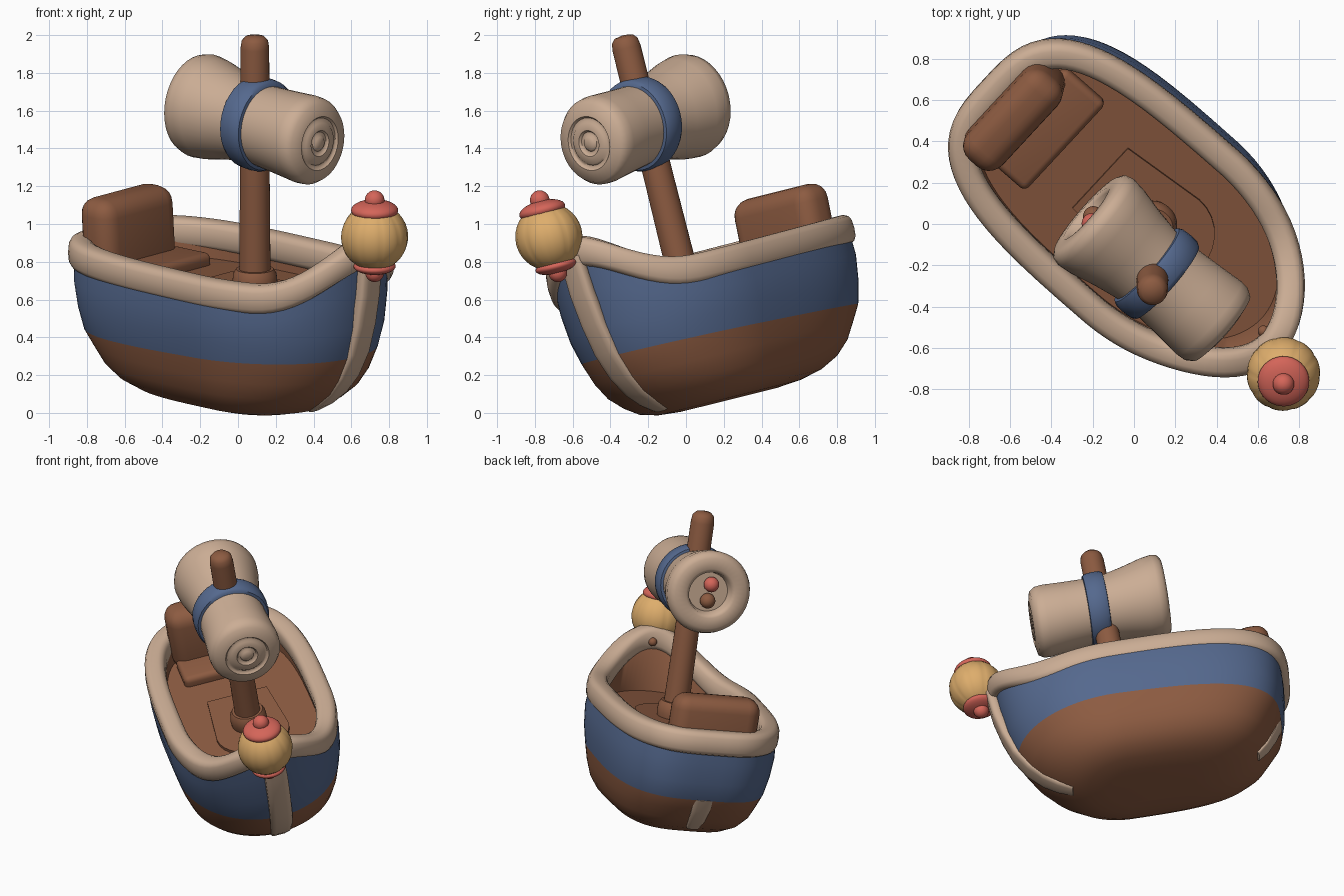
import bpy, bmesh, math
from math import sin, cos, pi, radians
from mathutils import Matrix, Vector

if "Cube" in bpy.data.objects:
    bpy.data.objects.remove(bpy.data.objects["Cube"])

# Boat space: x to the bow, y to port, z along the mast; the whole boat is turned and heeled
POSE = (Matrix.Rotation(radians(14), 4, 'X') @ Matrix.Rotation(radians(-42), 4, 'Z')
        @ Matrix.Translation((0, 0.178, 0)))


def material(name, rgb):
    m = bpy.data.materials.new(name)
    m.use_nodes = True
    m.diffuse_color = (*rgb, 1)
    m.node_tree.nodes["Principled BSDF"].inputs["Base Color"].default_value = (*rgb, 1)
    return m


BROWN = material("wood brown", (0.265, 0.105, 0.053))
BLUE = material("paint blue", (0.09, 0.14, 0.27))
BEIGE = material("cloth beige", (0.60, 0.42, 0.30))
YELLOW = material("lantern yellow", (0.73, 0.42, 0.15))
RED = material("coral red", (0.66, 0.13, 0.10))


def finish(name, bm, mats, angle=50):
    bmesh.ops.recalc_face_normals(bm, faces=bm.faces)
    me = bpy.data.meshes.new(name)
    bm.to_mesh(me)
    bm.free()
    for m in mats:
        me.materials.append(m)
    ob = bpy.data.objects.new(name, me)
    bpy.context.collection.objects.link(ob)
    ob.matrix_world = POSE
    bpy.ops.object.select_all(action='DESELECT')
    ob.select_set(True)
    bpy.context.view_layer.objects.active = ob
    bpy.ops.object.shade_smooth_by_angle(angle=radians(angle))
    return ob


def loft(name, rings, mats, bands=None, loop=False, angle=50):
    """Skin a list of rings; bands gives the material slot of each strip."""
    bm = bmesh.new()
    rows = [[bm.verts.new(p) for p in ring] for ring in rings]
    n = len(rows[0])
    for i in range(len(rows) if loop else len(rows) - 1):
        a, b = rows[i], rows[(i + 1) % len(rows)]
        for j in range(n):
            k = (j + 1) % n
            f = bm.faces.new((a[j], a[k], b[k], b[j]))
            f.material_index = bands[i] if bands else 0
    if not loop:
        bm.faces.new(rows[0])
        bm.faces.new(rows[-1])
    return finish(name, bm, mats, angle)


def spin(name, profile, centre, mat, along='Z', ribs=0, depth=0.0, tilt=0.0, n=40):
    """Revolve (radius, height) pairs about the mast direction or the boat's length."""
    c, rings = Vector(centre), []
    for r, h in profile:
        ring = []
        for j in range(n):
            a = 2 * pi * j / n
            q = r * (1 - depth * abs(cos(ribs * a / 2)) ** 12)
            p = (q * cos(a), q * sin(a), h) if along == 'Z' else (h, q * cos(a), q * sin(a) + tilt * h)
            ring.append(c + Vector(p))
        rings.append(ring)
    return loft(name, rings, [mat])


def ball(name, r, centre, mat, squash=1.0, ribs=0, depth=0.0, n=24):
    steps = [pi * (0.02 + 0.96 * i / 16) for i in range(17)]
    return spin(name, [(r * sin(t), -r * squash * cos(t)) for t in steps], centre, mat,
                ribs=ribs, depth=depth, n=n)


def box(name, lo, hi, bevel, mat, lean=0.0):
    bm = bmesh.new()
    bmesh.ops.create_cube(bm, size=1)
    lo, hi = Vector(lo), Vector(hi)
    for v in bm.verts:
        v.co = Vector([(lo[i] + hi[i]) / 2 + v.co[i] * (hi[i] - lo[i]) for i in range(3)])
        if v.co.z > lo.z + 0.01:
            v.co.x += lean
    bmesh.ops.bevel(bm, geom=bm.edges[:], offset=bevel, segments=5, profile=0.5, affect='EDGES')
    return finish(name, bm, [mat])


# Plan outline: squarish stern, rounded bow
def outline(stern, bow, beam, n=80):
    pts = []
    for j in range(n):
        a = 2 * pi * (j + 0.5) / n
        c, s = cos(a), sin(a)
        e = 1.0 if c > 0 else 2 / 3.3
        x = bow * c if c > 0 else -stern * abs(c) ** e
        pts.append((x, math.copysign(beam * abs(s) ** e, s)))
    return pts


def sheer(x):
    return 0.727 + 0.28 * max(0, (x - 0.3) / 0.46) ** 2.6 + 0.01 * max(0, -x)


def waterline(x):
    return 0.367 + 0.03 * x


# Hull: brown bottom, blue band, brown inside and deck
rings = []
for z, s, b, w in ((0.012, 0.47, 0.15, 0.16), (0.023, 0.60, 0.29, 0.27), (0.05, 0.72, 0.39, 0.36),
                   (0.10, 0.83, 0.47, 0.425), (0.17, 0.91, 0.56, 0.475), (0.26, 0.975, 0.63, 0.505)):
    rings.append([(x, y, z) for x, y in outline(s, b, w)])
for t, s, b, w in ((0, 1.03, 0.69, 0.53), (0.3, 1.065, 0.73, 0.55),
                   (0.65, 1.09, 0.75, 0.56), (1, 1.095, 0.76, 0.545)):
    rings.append([(x, y, waterline(x) + t * (sheer(x) - waterline(x))) for x, y in outline(s, b, w)])
rings.append([(x, y, sheer(x)) for x, y in outline(1.01, 0.69, 0.45)])
rings.append([(x, y, 0.62) for x, y in outline(0.99, 0.67, 0.44)])
loft("hull", rings, [BROWN, BLUE], [0] * 6 + [1] * 3 + [0] * 2)

# Rim: padded rail following the sheer
path = outline(1.075, 0.735, 0.495)
rings = []
for i, (x, y) in enumerate(path):
    px, py = path[i - 1]
    qx, qy = path[(i + 1) % len(path)]
    out = Vector((qy - py, px - qx, 0)).normalized()
    ring = []
    for k in range(14):
        a = 2 * pi * k / 14
        side = math.copysign(abs(cos(a)) ** 0.6, cos(a))
        rise = math.copysign(abs(sin(a)) ** 0.7, sin(a))
        ring.append(Vector((x, y, sheer(x) + 0.08 * rise)) + out * 0.069 * side)
    rings.append(ring)
loft("rim", rings, [BEIGE], loop=True)


# Stem and stern straps: flat strips bent along the hull
def strap(name, pts, thick):
    rings = []
    for i, (x, z, half) in enumerate(pts):
        a, b = pts[max(i - 1, 0)], pts[min(i + 1, len(pts) - 1)]
        nrm = Vector((b[1] - a[1], 0, a[0] - b[0])).normalized()
        ring = []
        for k in range(12):
            t = 2 * pi * (k + 0.5) / 12
            ring.append(Vector((x, half * math.copysign(abs(cos(t)) ** 0.5, cos(t)), z))
                        + nrm * thick * math.copysign(abs(sin(t)) ** 0.5, sin(t)))
        rings.append(ring)
    loft(name, rings, [BEIGE])


strap("bow_stem", [(0.37, 0.07, 0.05), (0.46, 0.12, 0.062), (0.54, 0.185, 0.07), (0.62, 0.285, 0.075),
                   (0.69, 0.42, 0.075), (0.735, 0.58, 0.075), (0.765, 0.75, 0.075), (0.78, 0.95, 0.07)],
      0.035)
strap("stern_strap", [(-1.015, 0.345, 0.065), (-0.968, 0.26, 0.062), (-0.902, 0.17, 0.055),
                      (-0.835, 0.11, 0.042)], 0.02)

# Deck plate with a rounded forward end
plate = [(-0.38, -0.2), (-0.38, 0.2)]
plate += [(0.05 + 0.23 * cos(a), 0.24 * sin(a)) for a in [pi / 2 - pi * i / 14 for i in range(15)]]
loft("deck_plate", [[(x, y, z) for x, y in plate] for z in (0.61, 0.64)], [BROWN], angle=30)

# Seat
box("seat_back", (-1.03, -0.3, 0.58), (-0.80, 0.275, 1.02), 0.09, BROWN, lean=-0.03)
box("seat_cushion", (-0.88, -0.29, 0.58), (-0.61, 0.3, 0.685), 0.035, BROWN)

# Mast with its collar
MAST = (-0.042, 0.002, 0)
spin("mast", [(0.084, 0.59), (0.079, 1.2), (0.076, 1.95), (0.07, 1.99), (0.05, 2.012), (0.01, 2.02)], MAST, BROWN)
spin("mast_collar", [(0.08, 0.62), (0.112, 0.63), (0.12, 0.67), (0.115, 0.72), (0.10, 0.745), (0.07, 0.745)],
     MAST, BROWN)

# Rolled sail, its tie band and end knobs
SAIL = (0, -0.002, 1.542)
spin("rolled_sail",
     [(0.01, -0.395), (0.13, -0.395), (0.142, -0.455), (0.165, -0.47), (0.235, -0.465), (0.266, -0.445),
      (0.277, -0.405), (0.268, -0.33), (0.238, -0.2), (0.217, -0.08), (0.216, 0.05), (0.226, 0.2),
      (0.236, 0.33), (0.232, 0.375), (0.21, 0.41), (0.145, 0.425), (0.135, 0.413), (0.12, 0.413),
      (0.11, 0.424), (0.07, 0.426), (0.06, 0.414), (0.045, 0.414), (0.035, 0.426), (0.005, 0.428)],
     SAIL, BEIGE, along='X', tilt=-0.08)
spin("sail_band", [(0.2, -0.08), (0.234, -0.075), (0.245, -0.055), (0.248, -0.01), (0.245, 0.035),
                   (0.234, 0.055), (0.2, 0.06)], SAIL, BLUE, along='X', tilt=-0.08)
ball("upper_sail_knob", 0.05, (-0.425, -0.01, 1.63), RED)
ball("lower_sail_knob", 0.05, (-0.425, 0.0, 1.52), BROWN)

# Lantern at the bow
LX, LY, LZ = 0.858, -0.05, 1.08
ball("lantern_globe", 0.178, (LX, LY, LZ), YELLOW, ribs=10, depth=0.02, n=80)
ball("lantern_top_cap", 0.125, (LX, LY, LZ + 0.145), RED, squash=0.42, n=32)
ball("lantern_top_knob", 0.052, (LX, LY, LZ + 0.2), RED)
ball("lantern_bottom_cap", 0.112, (LX, LY, LZ - 0.16), RED, squash=0.35, n=32)
ball("lantern_bottom_knob", 0.05, (LX, LY, LZ - 0.195), RED)

# Small peg on the inside of the bow rail
ball("bow_peg", 0.028, (0.665, 0.02, 0.95), BROWN)
